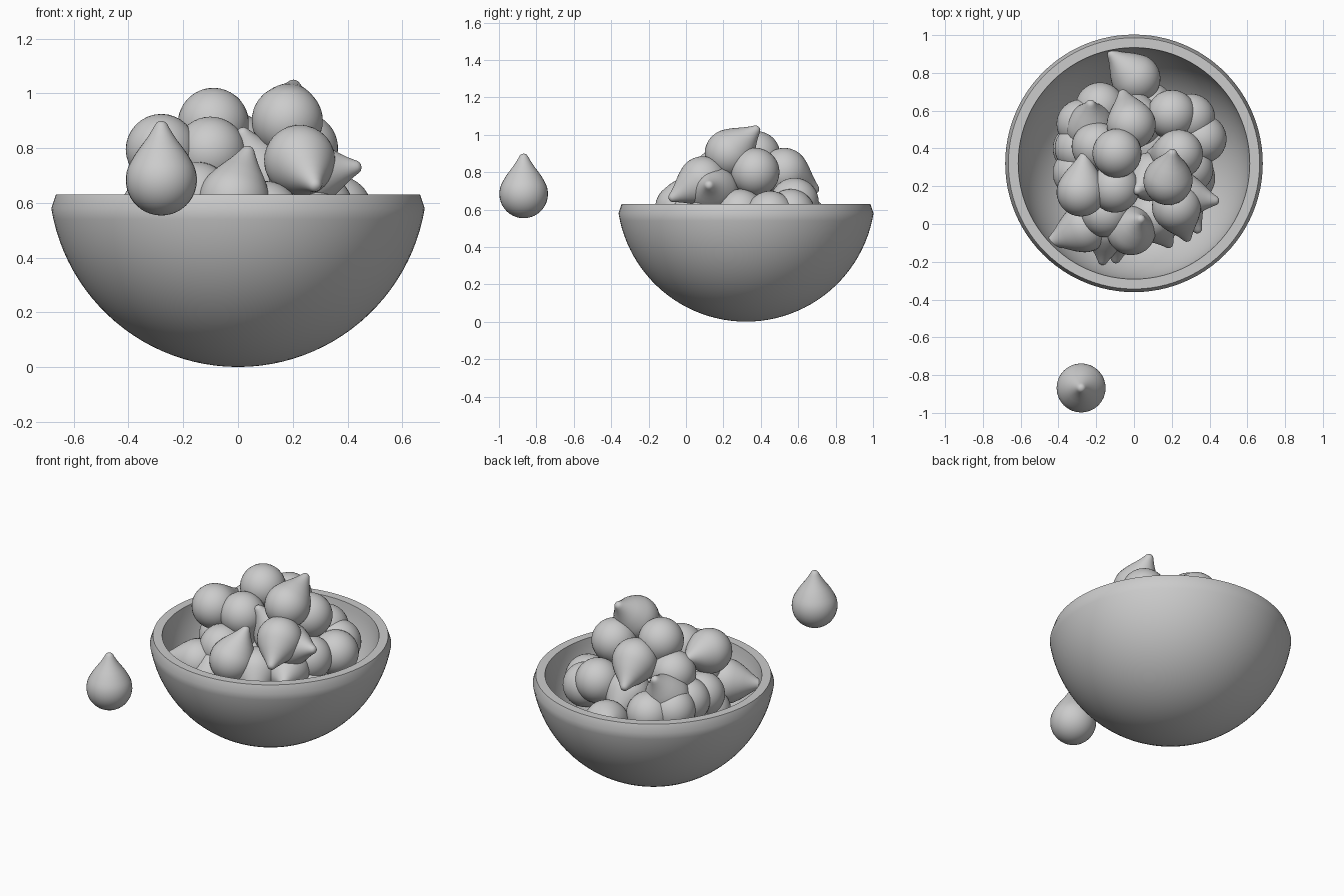
import bpy, math, random
from mathutils import Vector

if "Cube" in bpy.data.objects:
    bpy.data.objects.remove(bpy.data.objects["Cube"])

random.seed(4)
BOWL_Y = 0.321


def lathe(name, profile, steps):
    """Revolve an (r, z) profile whose ends both lie on the axis."""
    verts, faces, rings = [], [], []
    for r, z in profile:
        count = 1 if r < 1e-5 else steps
        rings.append([len(verts) + i for i in range(count)])
        for i in range(count):
            a = 2 * math.pi * i / steps
            verts.append((r * math.cos(a), r * math.sin(a), z))
    for lo, hi in zip(rings, rings[1:]):
        for i in range(steps):
            j = (i + 1) % steps
            quad = [lo[i % len(lo)], lo[j % len(lo)], hi[j % len(hi)], hi[i % len(hi)]]
            faces.append(list(dict.fromkeys(quad)))
    mesh = bpy.data.meshes.new(name)
    mesh.from_pydata(verts, [], faces)
    obj = bpy.data.objects.new(name, mesh)
    bpy.context.collection.objects.link(obj)
    bpy.ops.object.select_all(action='DESELECT')
    obj.select_set(True)
    bpy.context.view_layer.objects.active = obj
    bpy.ops.object.shade_smooth_by_angle(angle=math.radians(35))
    return obj


def arc(radius, cz, top, n):
    """Sphere profile from the bottom up to the given height."""
    end = math.acos((cz - top) / radius)
    return [(radius * math.sin(end * i / n), cz - radius * math.cos(end * i / n))
            for i in range(n + 1)]


# Bowl: round outside, bevelled rim, hollow inside
outer = arc(0.691, 0.692, 0.58, 24)
inner = arc(0.615, 0.68, 0.63, 24)
bowl = lathe("bowl", outer + [(0.665, 0.63)] + inner[::-1], 96)
bowl.location.y = BOWL_Y

# Teardrop fruit: round base, drawn out to a blunt tip
drop_profile = arc(0.13, 0, 0.068, 14) + [
    (0.095, 0.095), (0.077, 0.12), (0.058, 0.145), (0.041, 0.17), (0.028, 0.192),
    (0.022, 0.203), (0.016, 0.21), (0.008, 0.214), (0, 0.215)]
loose_fruit = lathe("loose_fruit", drop_profile, 32)
loose_fruit.location = (-0.28, -0.868, 0.684)


def add_fruit(name, pos, azimuth, elevation):
    a, e = math.radians(azimuth), math.radians(elevation)
    tip = Vector((math.cos(e) * math.cos(a), math.cos(e) * math.sin(a), math.sin(e)))
    obj = bpy.data.objects.new(name, loose_fruit.data)
    obj.location = pos
    obj.rotation_mode = 'QUATERNION'
    obj.rotation_quaternion = tip.to_track_quat('Z', 'Y')
    bpy.context.collection.objects.link(obj)


# Visible heap: x, y, z, tip azimuth, tip elevation
heap = [
    (-0.09, 0.375, 0.89, 60, -70), (0.18, 0.23, 0.90, 81, 41),
    (-0.015, 0.525, 0.80, 105, -28), (-0.28, 0.17, 0.795, 85, 5),
    (-0.10, 0.19, 0.785, 0, -80), (0.225, 0.09, 0.755, -71, -28),
    (0.235, 0.37, 0.80, 180, -40), (-0.20, 0.41, 0.73, 0, -60),
    (0.24, 0.15, 0.70, -8, 9), (-0.015, -0.035, 0.61, 50, 66),
    (0.09, 0.25, 0.69, 225, 58), (-0.26, -0.02, 0.53, 202, 0),
    (-0.15, 0.06, 0.62, 0, -50), (-0.14, -0.01, 0.50, -98, -15),
    (-0.08, 0.0, 0.47, -95, -15), (-0.18, 0.62, 0.55, 0, -70),
    (0.01, 0.77, 0.50, 135, 20), (0.2, 0.58, 0.64, 200, -40),
    (0.30, 0.56, 0.58, 200, -20), (0.36, 0.45, 0.57, 180, -30),
    (-0.23, 0.51, 0.63, 90, 50), (-0.28, 0.53, 0.57, 0, -50),
    (-0.29, 0.40, 0.58, 0, -40), (-0.30, 0.27, 0.57, 0, -20),
    (0.29, 0.29, 0.58, 200, -30), (0.10, 0.04, 0.55, -60, -30),
    (0.02, 0.54, 0.60, 95, -30), (0.24, 0.14, 0.55, -60, 0),
]
for i, (x, y, z, az, el) in enumerate(heap):
    add_fruit(f"fruit_{i + 1}", (x, y, z), az, el)

# Buried layers that carry the heap: count, ring radius, height
for n, radius, z in ((1, 0, 0.21), (6, 0.24, 0.28), (8, 0.31, 0.42), (4, 0.13, 0.5)):
    for i in range(n):
        a = 2 * math.pi * i / n + z * 5
        pos = (radius * math.cos(a), BOWL_Y + radius * math.sin(a), z)
        add_fruit("buried_fruit", pos, math.degrees(a) + 180 + random.uniform(-60, 60),
                  random.uniform(-10, 40))
